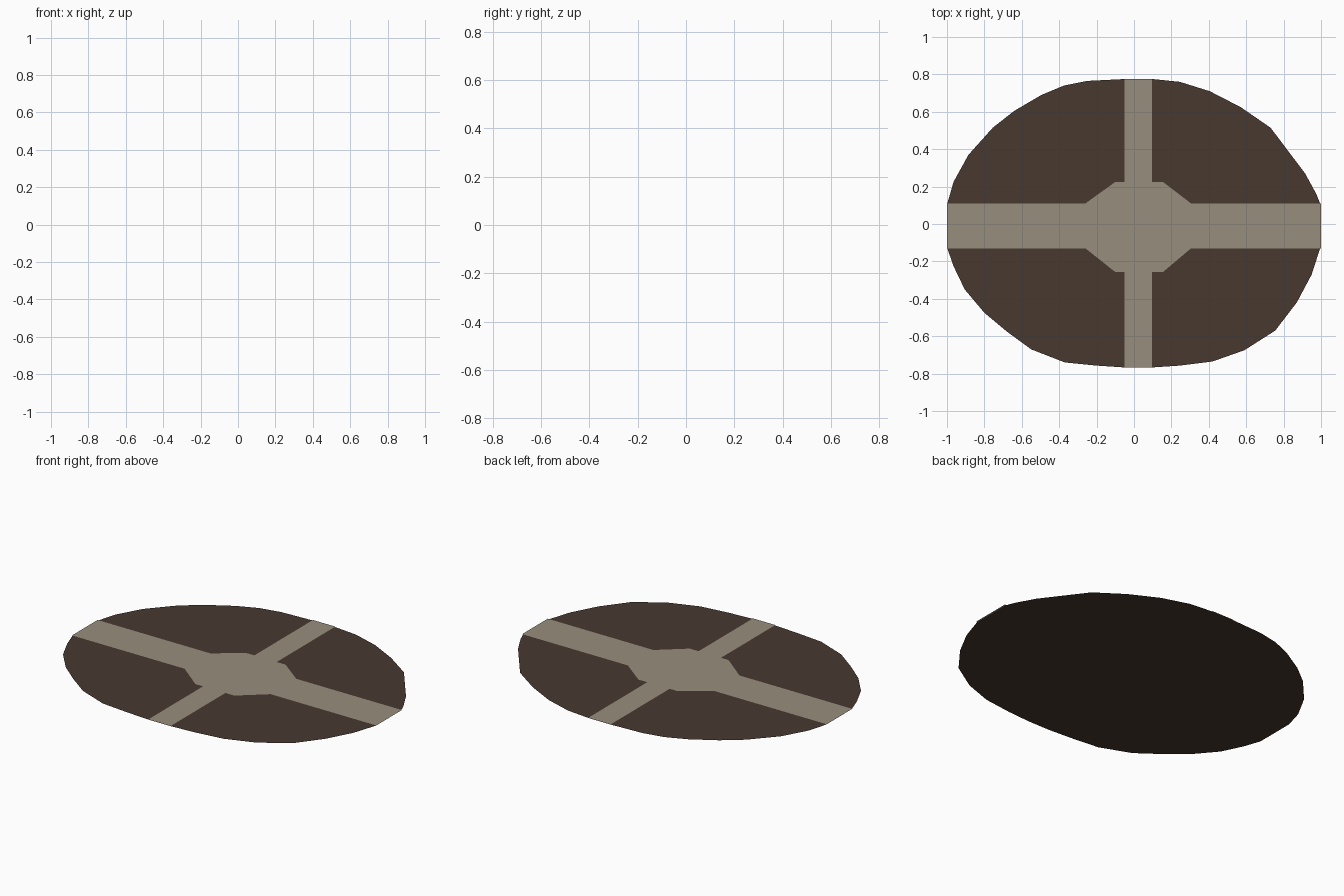
import bpy, bmesh


def flat_colour(name, rgb):
    mat = bpy.data.materials.new(name)
    mat.diffuse_color = (*rgb, 1.0)
    return mat


def flat_plate(name, outline, z, mat):
    """One upward-facing flat polygon at height z, triangulated cleanly."""
    bm = bmesh.new()
    face = bm.faces.new([bm.verts.new((x, y, z)) for x, y in outline])
    face.normal_update()
    if face.normal.z < 0:
        face.normal_flip()
    bmesh.ops.triangulate(bm, faces=[face])
    mesh = bpy.data.meshes.new(name)
    bm.to_mesh(mesh)
    bm.free()
    mesh.materials.append(mat)
    obj = bpy.data.objects.new(name, mesh)
    bpy.context.collection.objects.link(obj)
    return obj


soil = flat_colour("dark brown soil", (0.0640, 0.0400, 0.0295))
stone = flat_colour("grey beige path", (0.310, 0.270, 0.205))

# Ground: irregular low-poly oval, clockwise from the top path
ground_outline = [
    (-0.05, 0.775), (0.10, 0.775), (0.245, 0.76), (0.405, 0.71), (0.57, 0.625),
    (0.73, 0.515), (0.915, 0.27), (0.975, 0.16), (0.995, 0.11),
    (0.995, -0.13), (0.95, -0.27), (0.87, -0.42), (0.755, -0.57), (0.59, -0.675),
    (0.42, -0.735), (0.245, -0.757), (0.095, -0.767), (-0.05, -0.767),
    (-0.20, -0.757), (-0.37, -0.74), (-0.55, -0.67), (-0.68, -0.575),
    (-0.80, -0.475), (-0.905, -0.35), (-0.965, -0.225), (-0.998, -0.13),
    (-0.998, 0.11), (-0.965, 0.225), (-0.885, 0.37), (-0.755, 0.515),
    (-0.64, 0.605), (-0.495, 0.69), (-0.375, 0.74), (-0.25, 0.765),
]
flat_plate("ground", ground_outline, 0.0, soil)

# Crossing paths with an eight-sided plaza in the middle
left, right = -0.05, 0.097      # sides of the front-to-back path
low, high = -0.13, 0.11         # sides of the left-to-right path
path_outline = [
    (left, 0.775), (right, 0.775), (right, 0.225), (0.155, 0.225), (0.305, high),
    (1.0, high), (1.0, low), (0.305, low), (0.155, -0.257), (right, -0.257),
    (right, -0.767), (left, -0.767), (left, -0.257), (-0.10, -0.257), (-0.26, low),
    (-1.0, low), (-1.0, high), (-0.26, high), (-0.10, 0.225), (left, 0.225),
]
flat_plate("crossing_path", path_outline, 0.003, stone)
